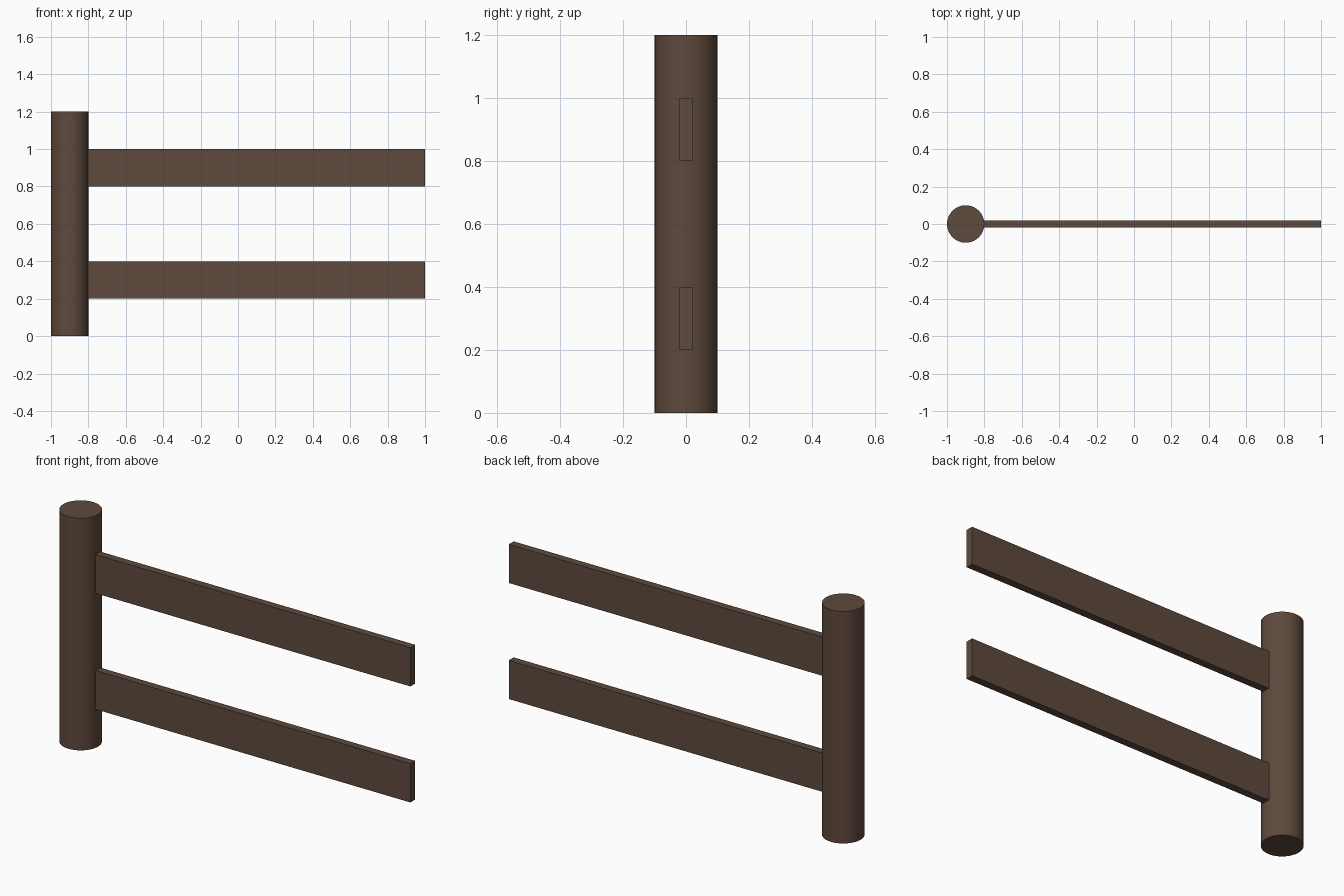
import bpy

if "Cube" in bpy.data.objects:
    bpy.data.objects.remove(bpy.data.objects["Cube"])

# single dark wood colour
wood = bpy.data.materials.new("dark_brown_wood")
wood.diffuse_color = (0.112, 0.067, 0.046, 1.0)
wood.use_nodes = True
wood.node_tree.nodes["Principled BSDF"].inputs["Base Color"].default_value = wood.diffuse_color


def rail(name, z_low, z_high, x0=-0.82, x1=1.0, thickness=0.04):
    """Flat board running from inside the post to the open end."""
    bpy.ops.mesh.primitive_cube_add(
        size=1, location=((x0 + x1) / 2, 0, (z_low + z_high) / 2))
    ob = bpy.context.object
    ob.name = name
    ob.scale = (x1 - x0, thickness, z_high - z_low)
    bpy.ops.object.transform_apply(location=False, rotation=False, scale=True)
    ob.data.materials.append(wood)


# round post
bpy.ops.mesh.primitive_cylinder_add(
    vertices=32, radius=0.1, depth=1.2, location=(-0.9, 0, 0.6))
post = bpy.context.object
post.name = "fence_post"
post.data.materials.append(wood)
bpy.ops.object.shade_smooth_by_angle()

# two horizontal rails
rail("lower_rail", 0.2, 0.4)
rail("upper_rail", 0.8, 1.0)
